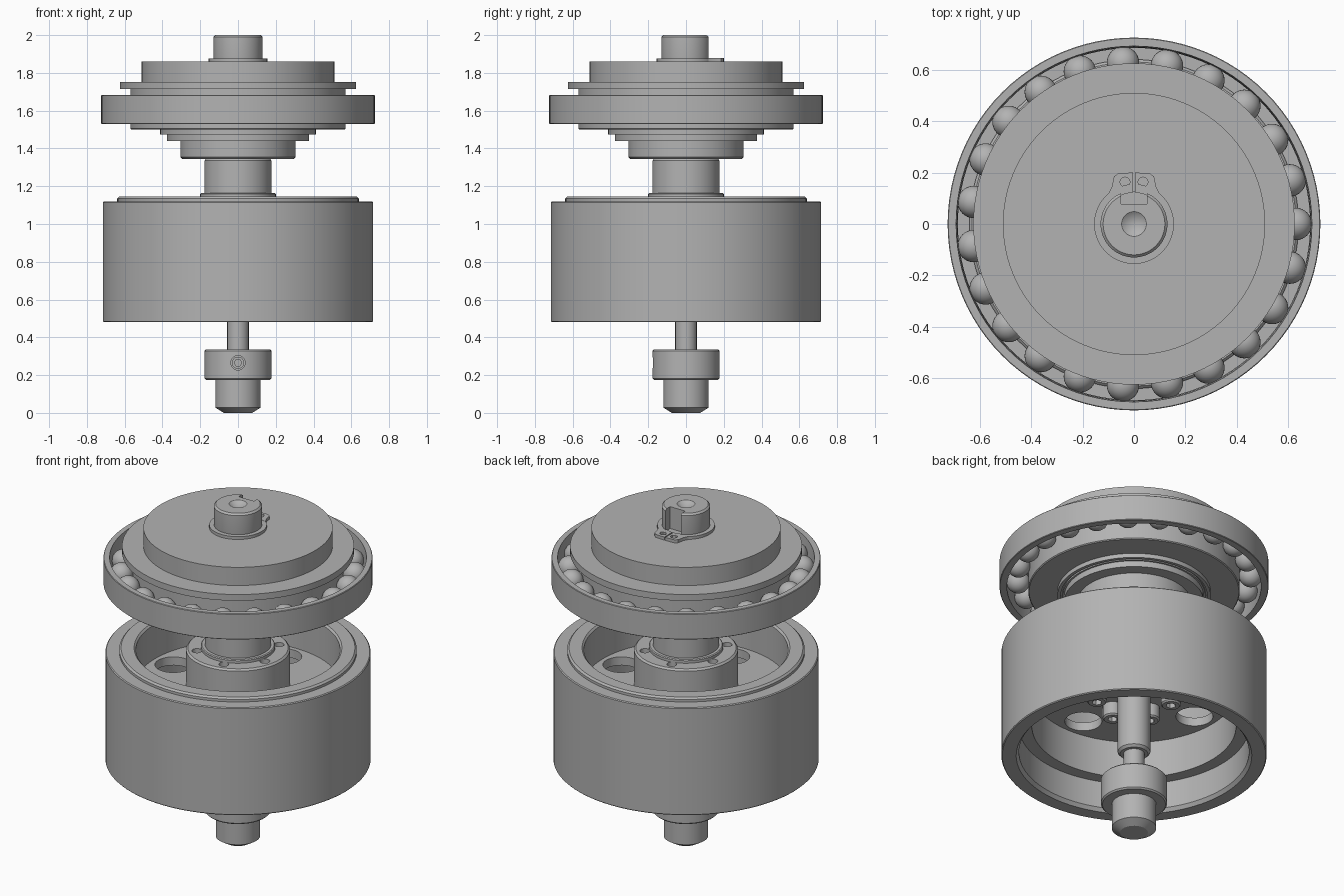
import bpy, bmesh, math
from mathutils import Matrix, Vector

if "Cube" in bpy.data.objects:
    bpy.data.objects.remove(bpy.data.objects["Cube"])

steel = bpy.data.materials.new("plain grey steel")
steel.use_nodes = True
grey = (0.45, 0.45, 0.45, 1)
steel.diffuse_color = grey
steel.node_tree.nodes["Principled BSDF"].inputs["Base Color"].default_value = grey


def finish(name, bm):
    """Turn a bmesh into a named, coloured object."""
    bmesh.ops.recalc_face_normals(bm, faces=bm.faces)
    mesh = bpy.data.meshes.new(name)
    bm.to_mesh(mesh)
    bm.free()
    mesh.materials.append(steel)
    obj = bpy.data.objects.new(name, mesh)
    bpy.context.collection.objects.link(obj)
    return obj


def lathe(name, profile, segments=96):
    """Revolve a closed (radius, height) profile round the z axis."""
    bm = bmesh.new()
    rings = []
    for r, z in profile:
        if r == 0:
            rings.append([bm.verts.new((0, 0, z))] * segments)
        else:
            turns = [math.tau * i / segments for i in range(segments)]
            rings.append([bm.verts.new((r * math.cos(a), r * math.sin(a), z)) for a in turns])
    for k, low in enumerate(rings):
        high = rings[(k + 1) % len(rings)]
        if low[0] is low[1] and high[0] is high[1]:
            continue
        for i in range(segments):
            j = (i + 1) % segments
            corners = dict.fromkeys((low[i], low[j], high[j], high[i]))
            bm.faces.new(list(corners))
    return finish(name, bm)


def rod(name, radius, z0, z1, x=0, y=0, segments=32, chamfer=0.0):
    c = chamfer
    profile = [(0, z0), (radius, z0), (radius, z1), (0, z1)]
    if c:
        profile = [(0, z0), (radius - c, z0), (radius, z0 + c), (radius, z1), (0, z1)]
    obj = lathe(name, profile, segments)
    obj.data.transform(Matrix.Translation((x, y, 0)))
    return obj


def box(name, low, high):
    bm = bmesh.new()
    bmesh.ops.create_cube(bm, size=1)
    for v in bm.verts:
        v.co = Vector([a if c < 0 else b for c, a, b in zip(v.co, low, high)])
    return finish(name, bm)


def cut(target, cutters):
    """Subtract the cutters, bake the result and remove them."""
    for c in cutters:
        c.hide_render = True
        mod = target.modifiers.new("cut", "BOOLEAN")
        mod.operation, mod.solver, mod.object = "DIFFERENCE", "EXACT", c
    bpy.context.view_layer.update()
    baked = bpy.data.meshes.new_from_object(
        target.evaluated_get(bpy.context.evaluated_depsgraph_get()))
    target.modifiers.clear()
    target.data = baked
    for c in cutters:
        bpy.data.objects.remove(c)


def around(count, radius, start=0):
    for i in range(count):
        a = math.radians(start) + math.tau * i / count
        yield radius * math.cos(a), radius * math.sin(a)


# Drum with stepped bore, web and central hub
drum = lathe("drum", [
    (0, 0.88), (0.55, 0.88), (0.55, 0.66), (0.62, 0.66), (0.62, 0.5), (0.635, 0.48),
    (0.71, 0.48), (0.715, 0.485), (0.715, 1.115), (0.71, 1.12), (0.64, 1.12),
    (0.64, 1.135), (0.63, 1.145), (0.56, 1.145), (0.55, 1.135), (0.55, 0.93),
    (0.28, 0.93), (0.28, 1.135), (0.27, 1.145), (0, 1.145)])
cutters = [rod("web_hole", 0.1, 0.8, 1.0, x, y) for x, y in around(4, 0.425)]
cutters += [rod("hub_hole", 0.027, 1.09, 1.2, x, y, 24) for x, y in around(6, 0.225, 45)]
cut(drum, cutters)

# Socket screws beneath the web
for x, y in around(6, 0.2, 25):
    screw = rod("web_screw", 0.054, 0.8, 0.89, x, y, 32, 0.008)
    cut(screw, [rod("socket", 0.027, 0.75, 0.845, x, y, 6)])

# Central spindle, both ends
lathe("lower_spindle", [
    (0, 0.3), (0.057, 0.3), (0.057, 0.49), (0.075, 0.49), (0.088, 0.503),
    (0.088, 0.9), (0, 0.9)], 48)
lathe("neck", [
    (0, 1.14), (0.2, 1.14), (0.2, 1.16), (0.195, 1.165), (0.178, 1.165),
    (0.178, 1.335), (0.17, 1.345), (0.17, 1.36), (0, 1.36)])
top = lathe("upper_spindle", [
    (0, 1.85), (0.125, 1.85), (0.13, 1.88), (0.13, 1.99), (0.12, 2.0),
    (0.048, 2.0), (0, 1.965)], 64)
cut(top, [box("keyway", (-0.05, 0.078, 1.87), (0.05, 0.2, 2.1))])

# Lower plug and clamp collar
lathe("tip_plug", [
    (0, 0), (0.075, 0), (0.12, 0.028), (0.12, 0.2), (0, 0.2)], 48)
collar = lathe("clamp_collar", [
    (0, 0.175), (0.17, 0.175), (0.178, 0.183), (0.178, 0.327), (0.17, 0.335), (0, 0.335)], 64)


def facing_front(obj, y, z):
    obj.data.transform(Matrix.Translation((0, y, z)) @ Matrix.Rotation(math.pi / 2, 4, "X"))
    return obj


cut(collar, [facing_front(rod("screw_hole", 0.038, -0.05, 0.05), -0.17, 0.265)])
setscrew = rod("collar_screw", 0.032, 0, 0.05)
cut(setscrew, [rod("socket", 0.02, 0.02, 0.1, segments=6)])
facing_front(setscrew, -0.119, 0.265)

# Stepped inner race and top plate
lathe("top_plate", [
    (0, 1.345), (0.295, 1.345), (0.305, 1.355), (0.305, 1.44), (0.375, 1.44),
    (0.375, 1.475), (0.385, 1.475), (0.385, 1.485), (0.395, 1.485), (0.395, 1.475),
    (0.413, 1.475), (0.413, 1.5), (0.565, 1.5), (0.57, 1.505), (0.57, 1.715),
    (0.625, 1.715), (0.625, 1.752), (0.51, 1.752), (0.51, 1.86), (0, 1.86)])

# Ball bearing: outer ring and balls
lathe("outer_ring", [
    (0.685, 1.53), (0.722, 1.53), (0.725, 1.533), (0.725, 1.68), (0.722, 1.683),
    (0.692, 1.683), (0.688, 1.62)])
for x, y in around(23, 0.629):
    bm = bmesh.new()
    bmesh.ops.create_uvsphere(bm, u_segments=32, v_segments=16, radius=0.063,
                              matrix=Matrix.Translation((x, y, 1.605)))
    finish("bearing_ball", bm)

# Retaining clip with a split pair of lugs
clip = lathe("clip_ring", [(0.122, 1.858), (0.155, 1.858), (0.155, 1.877), (0.122, 1.877)])
cut(clip, [box("clip_gap", (-0.003, 0, 1.8), (0.003, 0.2, 1.9))])
for side, label in ((1, "left"), (-1, "right")):
    bm = bmesh.new()
    outline = [(0.003, 0.125), (0.06, 0.12), (0.1, 0.118), (0.086, 0.145),
               (0.078, 0.185), (0.06, 0.198), (0.003, 0.2)]
    face = bm.faces.new([bm.verts.new((side * x, y, 1.858)) for x, y in outline])
    grown = bmesh.ops.extrude_face_region(bm, geom=[face])["geom"]
    moved = [g for g in grown if isinstance(g, bmesh.types.BMVert)]
    bmesh.ops.translate(bm, verts=moved, vec=(0, 0, 0.02))
    lug = finish(label + "_clip_lug", bm)
    cut(lug, [rod("lug_hole", 0.019, 1.8, 1.9, side * 0.035, 0.163, 24)])

# Smooth round surfaces, keep machined edges crisp
bpy.ops.object.select_all(action="DESELECT")
for obj in bpy.context.collection.objects:
    if obj.type == "MESH" and steel.name in obj.data.materials:
        obj.select_set(True)
        bpy.context.view_layer.objects.active = obj
bpy.ops.object.shade_smooth_by_angle(angle=math.radians(30))
